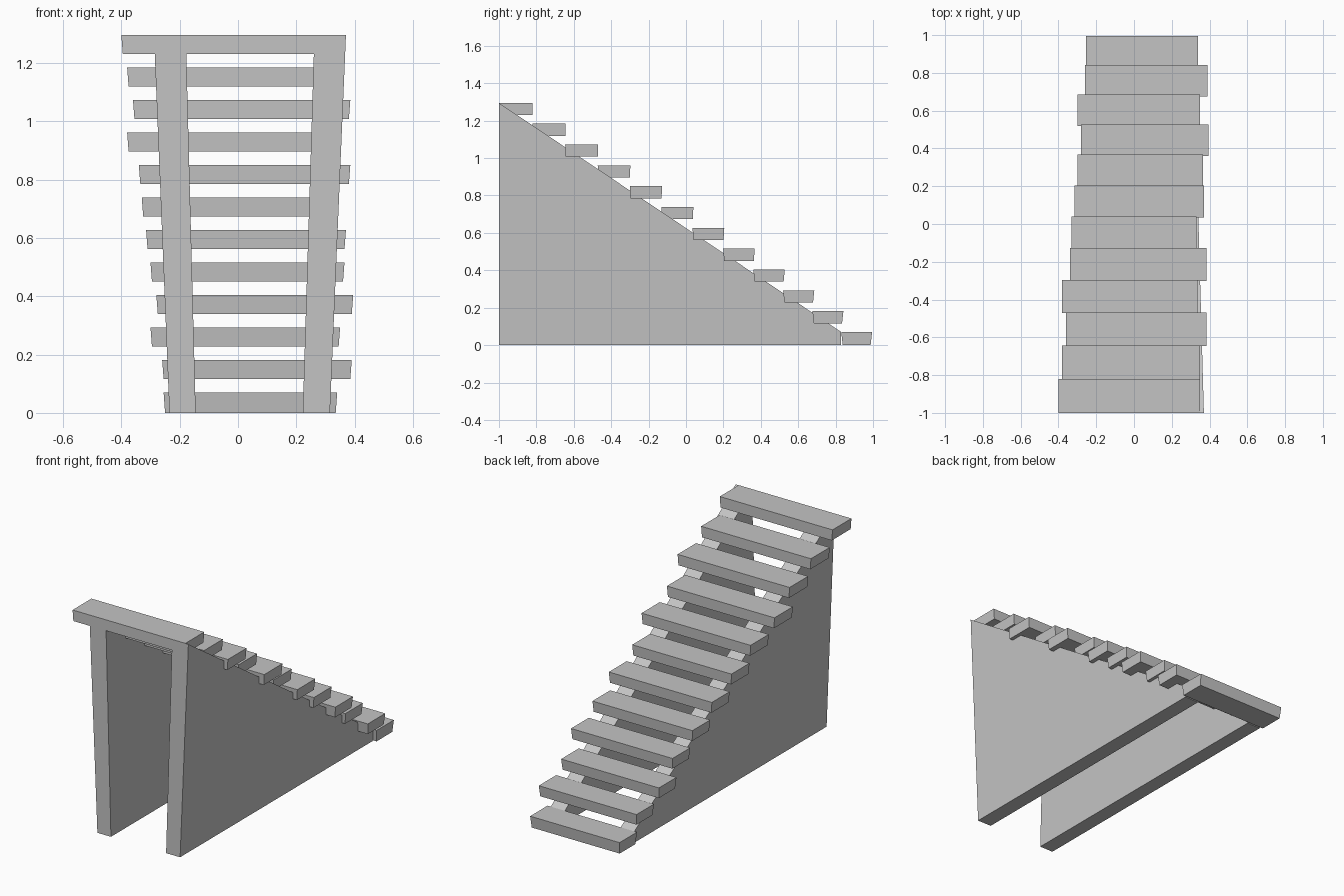
import bpy
import bmesh

cube = bpy.data.objects.get("Cube")
if cube:
    bpy.data.objects.remove(cube, do_unlink=True)

# Single plain grey for the whole staircase
grey = bpy.data.materials.new("stone_grey")
grey.use_nodes = True
colour = (0.55, 0.55, 0.55, 1)
grey.diffuse_color = colour
grey.node_tree.nodes["Principled BSDF"].inputs["Base Color"].default_value = colour


def loft(name, ring_a, ring_b):
    """Closed solid between two matching rings of points."""
    bm = bmesh.new()
    a = [bm.verts.new(p) for p in ring_a]
    b = [bm.verts.new(p) for p in ring_b]
    bm.faces.new(a)
    bm.faces.new(b[::-1])
    n = len(a)
    for i in range(n):
        j = (i + 1) % n
        bm.faces.new((a[i], b[i], b[j], a[j]))
    bmesh.ops.recalc_face_normals(bm, faces=bm.faces)
    mesh = bpy.data.meshes.new(name)
    bm.to_mesh(mesh)
    bm.free()
    mesh.materials.append(grey)
    obj = bpy.data.objects.new(name, mesh)
    bpy.context.collection.objects.link(obj)
    return obj


def rectangle(x0, x1, y0, y1, z):
    return [(x0, y0, z), (x1, y0, z), (x1, y1, z), (x0, y1, z)]


# Treads: uneven ends, slightly narrower underneath, growing deeper upward
TREAD_ENDS = [(-.255, .34), (-.26, .39), (-.30, .35), (-.28, .395),
              (-.30, .365), (-.315, .37), (-.33, .33), (-.34, .385),
              (-.38, .335), (-.36, .385), (-.38, .35), (-.40, .35)]
for i, (x0, x1) in enumerate(TREAD_ENDS):
    y0 = max(-1, .83 - .1529 * i - .00123 * i * i)
    y1 = .995 - .1522 * i - .00117 * i * i
    top = .07 + .1114 * i
    bottom = top - (.07 if i == 0 else .065)
    inset = .008 * (1 - i / 11)
    loft(f"tread_{i + 1}",
         rectangle(x0 + .005, x1 - .005, y0 + inset, y1 - inset, bottom),
         rectangle(x0, x1, y0, y1, top))

# Side walls: triangular profile, leaning outward and thicker toward the top
HEIGHT = 1.295
PROFILE = [(-1, 0), (.83, 0), (.83, .07), (-1, HEIGHT)]


def wall_face(x_low, x_high):
    return [(x_low + (x_high - x_low) * z / HEIGHT, y, z) for y, z in PROFILE]


loft("right_wall", wall_face(-.235, -.288), wall_face(-.145, -.179))
loft("left_wall", wall_face(.222, .262), wall_face(.315, .37))
